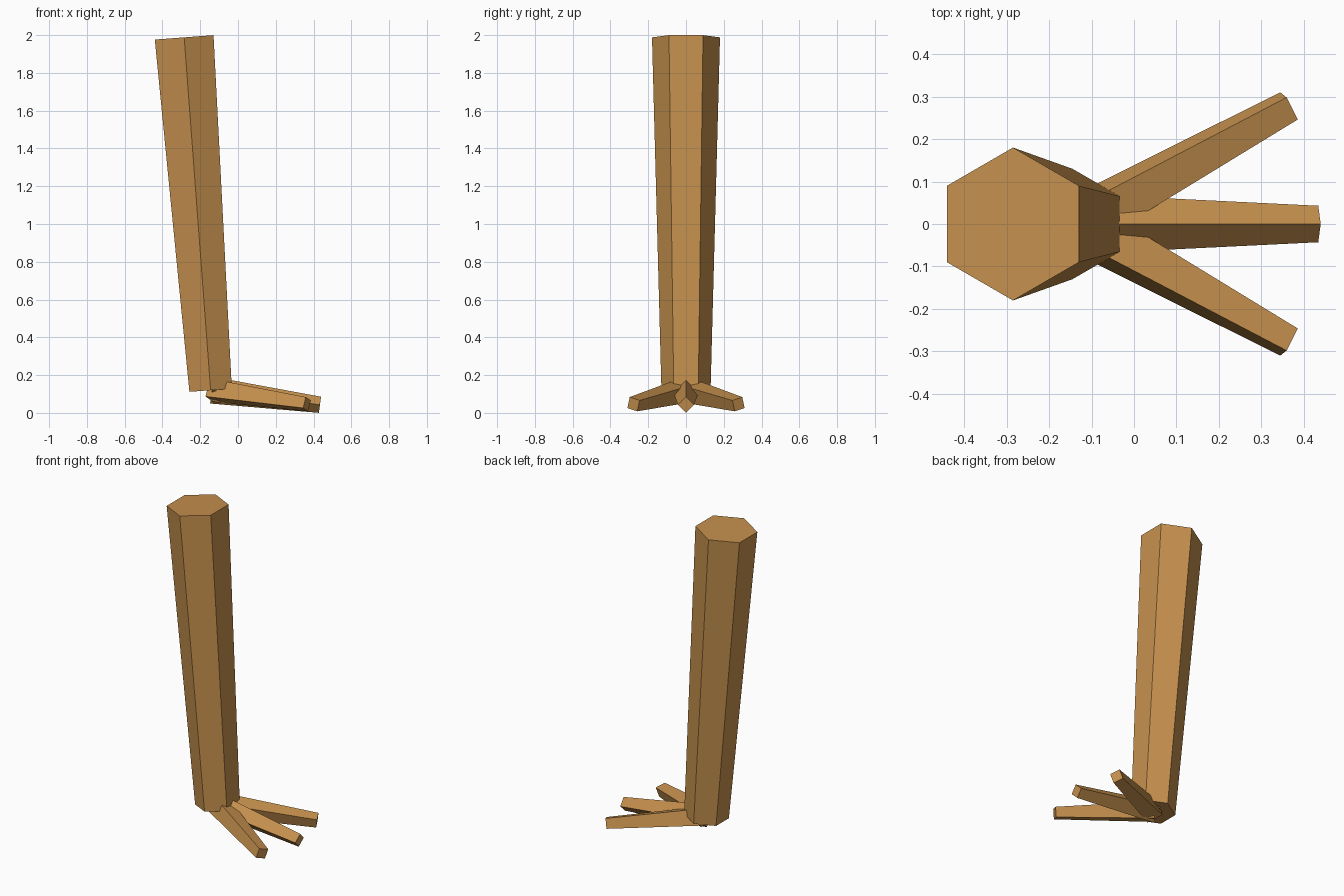
import bpy, bmesh, math
from mathutils import Vector

if "Cube" in bpy.data.objects:
    bpy.data.objects.remove(bpy.data.objects["Cube"])

wood = bpy.data.materials.new("warm_brown")
wood.diffuse_color = (0.56, 0.28, 0.075, 1)
wood.use_nodes = True
wood.node_tree.nodes["Principled BSDF"].inputs["Base Color"].default_value = wood.diffuse_color


def tapered_bar(name, start, end, r0, r1, sides, roll):
    """Closed tapered prism between two points; roll is measured from the sideways axis."""
    a, b = Vector(start), Vector(end)
    d = (b - a).normalized()
    side = Vector((0, 0, 1)).cross(d).normalized()
    up = d.cross(side)
    bm = bmesh.new()
    rings = []
    for p, r in ((a, r0), (b, r1)):
        angles = [math.radians(roll) + math.tau * i / sides for i in range(sides)]
        rings.append([bm.verts.new(p + r * (math.cos(t) * side + math.sin(t) * up))
                      for t in angles])
    for i in range(sides):
        j = (i + 1) % sides
        bm.faces.new((rings[0][i], rings[0][j], rings[1][j], rings[1][i]))
    bm.faces.new(rings[0][::-1])
    bm.faces.new(rings[1])
    bmesh.ops.recalc_face_normals(bm, faces=bm.faces)
    mesh = bpy.data.meshes.new(name)
    bm.to_mesh(mesh)
    bm.free()
    mesh.materials.append(wood)
    bpy.context.collection.objects.link(bpy.data.objects.new(name, mesh))


# Leaning six-sided leg
tapered_bar("leg", (-0.145, 0, 0.12), (-0.285, 0, 1.988), 0.13, 0.18, 6, 0)

# Three square toes fanning out from the ankle
ankle = (-0.138, 0, 0.12)
tapered_bar("middle_toe", ankle, (0.434, 0, 0.043), 0.071, 0.043, 4, 90)
for name, s in (("left_toe", 1), ("right_toe", -1)):
    tapered_bar(name, ankle, (0.365, 0.278 * s, 0.046), 0.071, 0.043, 4, 90 - 28 * s)
